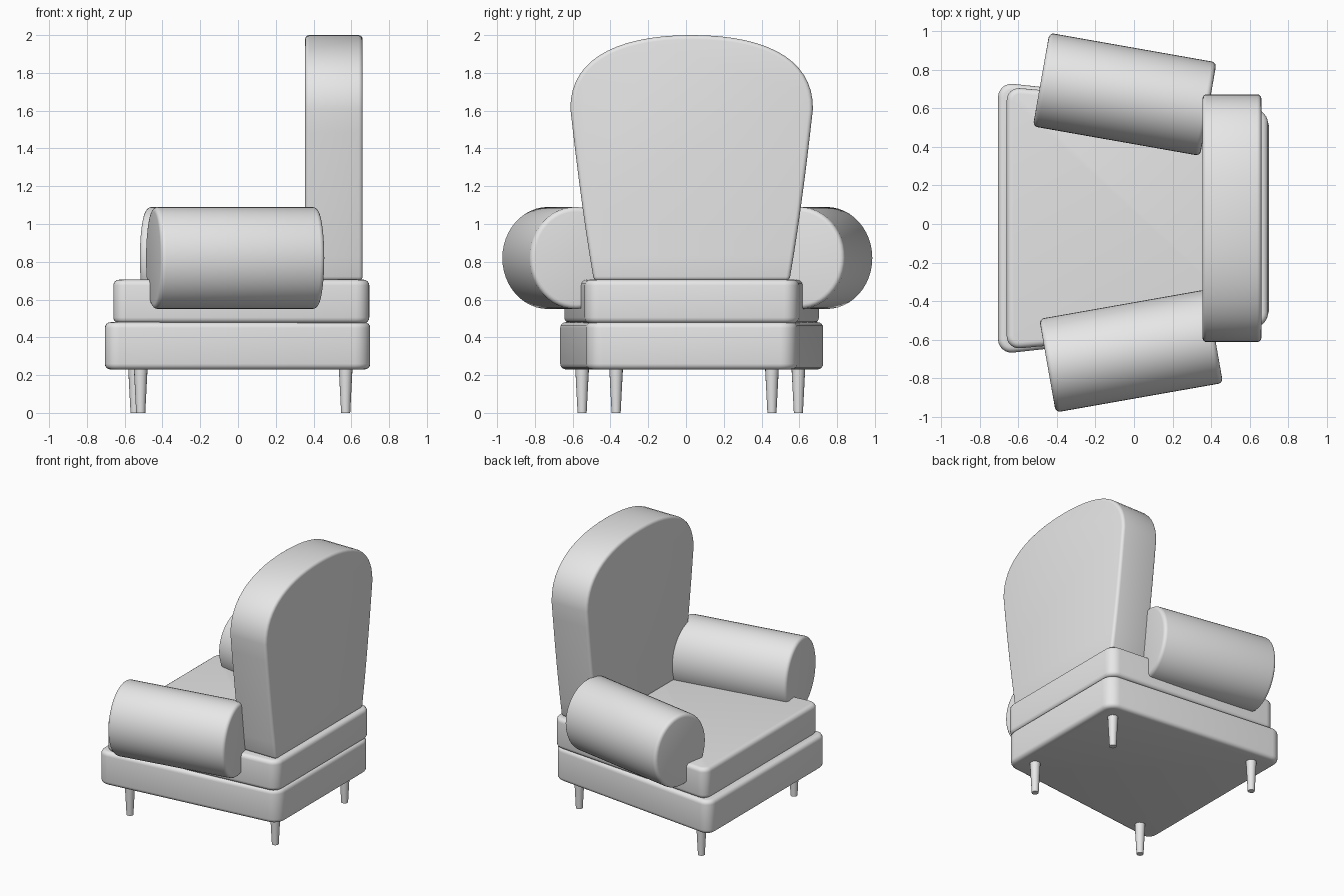
import bpy, bmesh, math
from mathutils import Matrix, Vector
from mathutils.geometry import interpolate_bezier

if "Cube" in bpy.data.objects:
    bpy.data.objects.remove(bpy.data.objects["Cube"])

MID = 0.03  # centre line of the seat in y

grey = bpy.data.materials.new("plain grey")
grey.use_nodes = True
grey.diffuse_color = (0.8, 0.8, 0.8, 1)
grey.node_tree.nodes["Principled BSDF"].inputs["Base Color"].default_value = (0.8, 0.8, 0.8, 1)


def finish(name, bm, bevel=0, segments=4):
    """Turn a bmesh into a softly edged, smooth shaded object."""
    bmesh.ops.recalc_face_normals(bm, faces=bm.faces)
    mesh = bpy.data.meshes.new(name)
    bm.to_mesh(mesh)
    bm.free()
    mesh.materials.append(grey)
    ob = bpy.data.objects.new(name, mesh)
    bpy.context.collection.objects.link(ob)
    bpy.ops.object.select_all(action="DESELECT")
    ob.select_set(True)
    bpy.context.view_layer.objects.active = ob
    if bevel:
        mod = ob.modifiers.new("soft edges", "BEVEL")
        mod.width = bevel
        mod.segments = segments
        mod.limit_method = "ANGLE"
        mod.angle_limit = math.radians(40)
        bpy.ops.object.modifier_apply(modifier=mod.name)
    bpy.ops.object.shade_smooth_by_angle(angle=math.radians(40))
    return ob


def prism(outline, offset):
    """Extrude a closed outline along an offset vector."""
    bm = bmesh.new()
    face = bm.faces.new([bm.verts.new(p) for p in outline])
    ext = bmesh.ops.extrude_face_region(bm, geom=[face], use_keep_orig=True)
    moved = [g for g in ext["geom"] if isinstance(g, bmesh.types.BMVert)]
    bmesh.ops.translate(bm, vec=offset, verts=moved)
    return bm


def slab(name, front, back, half_front, half_back, z0, z1, corner):
    """Tapered block with rounded corners, wider at the seat front."""
    bm = prism([(front, MID - half_front, z0), (back, MID - half_back, z0),
                (back, MID + half_back, z0), (front, MID + half_front, z0)],
               (0, 0, z1 - z0))
    upright = [e for e in bm.edges
               if abs(e.verts[0].co.z - e.verts[1].co.z) > 0.1]
    bmesh.ops.bevel(bm, geom=upright, offset=corner, segments=6,
                    profile=0.5, affect="EDGES")
    return finish(name, bm, 0.03)


# Seat base and cushion
slab("seat_base", -0.705, 0.70, 0.705, 0.55, 0.23, 0.48, 0.08)
slab("seat_cushion", -0.66, 0.695, 0.68, 0.56, 0.475, 0.705, 0.07)

# Backrest: flared sides running into a broad arched top
side = interpolate_bezier(Vector((0.518, 0.70)), Vector((0.57, 1.0)),
                          Vector((0.61, 1.32)), Vector((0.642, 1.61)), 8)
arch = interpolate_bezier(Vector((0.642, 1.61)), Vector((0.645, 1.87)),
                          Vector((0.40, 2.0)), Vector((0.0, 2.0)), 16)
half = list(side) + list(arch)[1:]
outline = [(0.355, MID + p.x, p.y) for p in half]
outline += [(0.355, MID - p.x, p.y) for p in reversed(half[:-1])]
finish("backrest", prism(outline, (0.305, 0, 0)), 0.022)

# Rolled armrests, splayed outwards towards the front
for name, x, y, turn in (("right_armrest", -0.015, -0.658, 1),
                         ("left_armrest", -0.048, 0.672, -1)):
    bm = bmesh.new()
    bmesh.ops.create_cone(bm, cap_ends=True, segments=48,
                          radius1=1, radius2=1, depth=0.88)
    bm.transform(Matrix.Translation((x, y, 0.82))
                 @ Matrix.Rotation(math.radians(10 * turn), 4, "Z")
                 @ Matrix.Diagonal((1, 0.246, 0.27, 1))
                 @ Matrix.Rotation(math.pi / 2, 4, "Y"))
    finish(name, bm, 0.025)

# Tapered legs
for name, x, y in (("front_right_leg", -0.515, -0.55),
                   ("front_left_leg", -0.545, 0.595),
                   ("back_right_leg", 0.57, -0.37),
                   ("back_left_leg", 0.57, 0.455)):
    bm = bmesh.new()
    bmesh.ops.create_cone(bm, cap_ends=True, segments=16, radius1=0.024,
                          radius2=0.037, depth=0.25,
                          matrix=Matrix.Translation((x, y, 0.125)))
    finish(name, bm)
